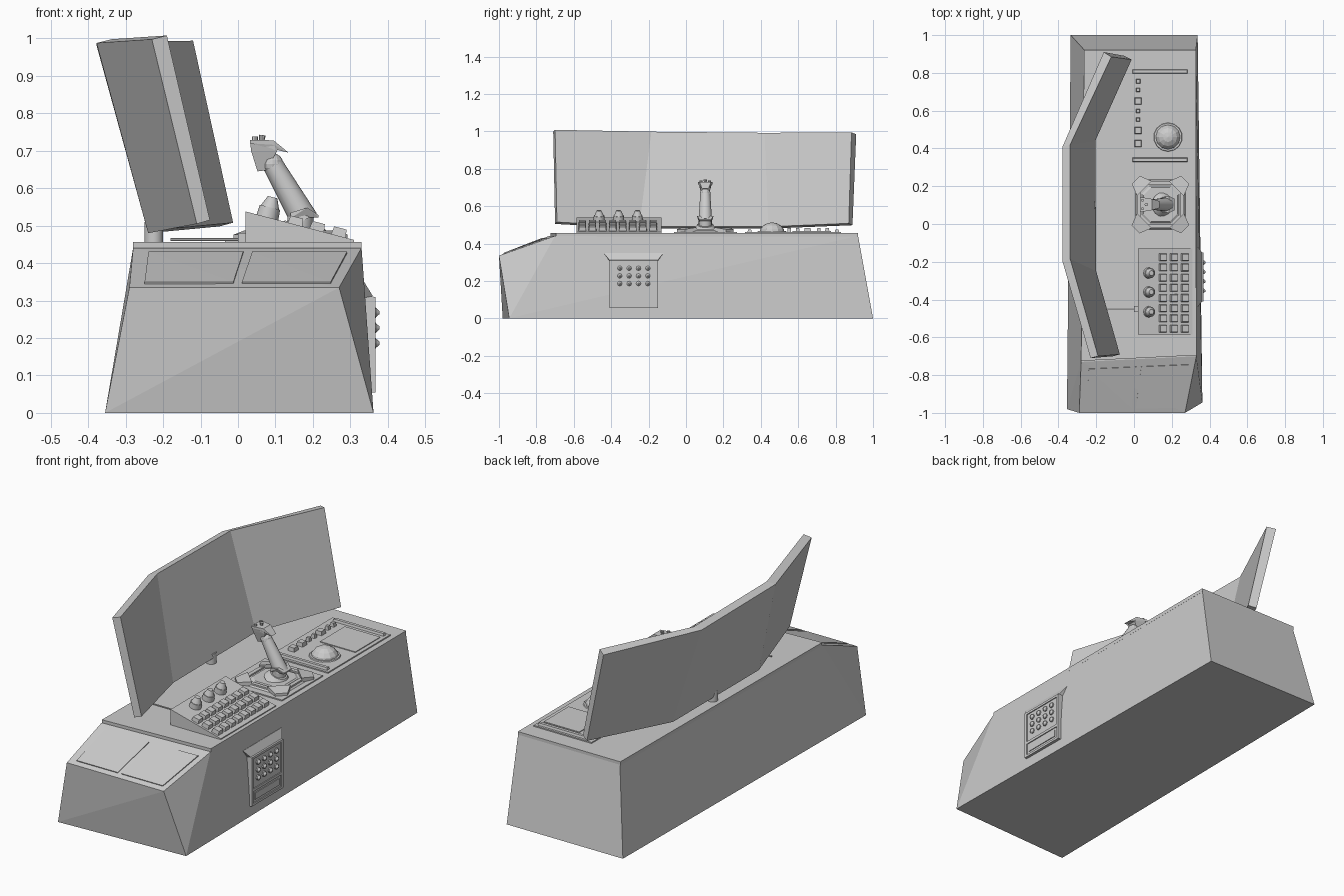
import bpy, bmesh, math
from mathutils import Vector, Matrix

if "Cube" in bpy.data.objects:
    bpy.data.objects.remove(bpy.data.objects["Cube"])

grey = bpy.data.materials.new("console_grey")
grey.diffuse_color = (0.6, 0.6, 0.6, 1)
grey.use_nodes = True
grey.node_tree.nodes["Principled BSDF"].inputs["Base Color"].default_value = grey.diffuse_color


def finish(name, bm, smooth=False):
    bmesh.ops.recalc_face_normals(bm, faces=bm.faces)
    me = bpy.data.meshes.new(name)
    bm.to_mesh(me)
    bm.free()
    me.materials.append(grey)
    ob = bpy.data.objects.new(name, me)
    bpy.context.collection.objects.link(ob)
    if smooth:
        bpy.ops.object.select_all(action='DESELECT')
        bpy.context.view_layer.objects.active = ob
        ob.select_set(True)
        bpy.ops.object.shade_smooth_by_angle(angle=math.radians(40))
    return ob


def hull(name, pts):
    bm = bmesh.new()
    for p in pts:
        bm.verts.new(p)
    res = bmesh.ops.convex_hull(bm, input=bm.verts)
    junk = set(res["geom_interior"]) | set(res["geom_unused"])
    bmesh.ops.delete(bm, geom=[v for v in junk if isinstance(v, bmesh.types.BMVert)], context='VERTS')
    bmesh.ops.dissolve_limit(bm, angle_limit=0.01, verts=bm.verts, edges=bm.edges)
    return finish(name, bm)


def box(name, x0, x1, y0, y1, z0, z1, inset=0.0):
    pts = [(x, y, z0) for x in (x0, x1) for y in (y0, y1)]
    pts += [(x, y, z1) for x in (x0 + inset, x1 - inset) for y in (y0 + inset, y1 - inset)]
    return hull(name, pts)


def rod(name, p, q, r1, r2, segs=12):
    p, q = Vector(p), Vector(q)
    d = q - p
    m = Matrix.Translation((p + q) / 2) @ d.to_track_quat('Z', 'Y').to_matrix().to_4x4()
    bm = bmesh.new()
    bmesh.ops.create_cone(bm, cap_ends=True, segments=segs, radius1=r1, radius2=r2, depth=d.length, matrix=m)
    return finish(name, bm, True)


def ball(name, c, r, flat=1.0, segs=12):
    bm = bmesh.new()
    m = Matrix.Translation(c) @ Matrix.Diagonal((1, 1, flat, 1))
    bmesh.ops.create_uvsphere(bm, u_segments=segs, v_segments=8, radius=r, matrix=m)
    return finish(name, bm)


# Desk body with sloping front and top slab
hull("desk_body", [(-.355, -.98, 0), (.362, -.945, 0), (.337, 1, 0), (-.335, 1, 0),
                   (-.29, -1, .335), (.27, -1, .335),
                   (-.28, -.73, .441), (.33, -.70, .441), (.327, .92, .441), (-.262, .92, .441)])
hull("desk_top", [(x, y, z) for x, y in ((-.28, -.725), (.33, -.695), (.328, .92), (-.264, .92))
                  for z in (.438, .457)])


# Two plates lying on the sloping front
def slope_point(u, v, lift):
    a = Vector((-.29, -1, .335)).lerp(Vector((.27, -1, .335)), u)
    b = Vector((-.28, -.73, .441)).lerp(Vector((.33, -.70, .441)), u)
    return a.lerp(b, v) + Vector((0, -.35, .93)) * lift


for i, (u0, u1) in enumerate(((.07, .49), (.53, .95))):
    hull(f"slope_plate_{i}", [slope_point(u, v, h) for u in (u0, u1) for v in (.09, .86) for h in (-.004, .005)])

# Three-part wrap-around screen: columns of back top, front top, back bottom, front bottom
cols = [[(-.23, -.71, .998), (-.19, -.70, 1.008), (-.11, -.70, .505), (-.075, -.69, .515)],
        [(-.378, -.20, .988), (-.338, -.185, .998), (-.24, -.26, .48), (-.20, -.25, .49)],
        [(-.378, .41, .982), (-.338, .42, .992), (-.24, .45, .48), (-.205, .44, .49)],
        [(-.16, .91, .984), (-.12, .885, .994), (-.05, .89, .498), (-.013, .87, .508)]]
bm = bmesh.new()
vs = [[bm.verts.new(p) for p in c] for c in cols]
for a, b in zip(vs, vs[1:]):
    for i, j in ((0, 1), (1, 3), (3, 2), (2, 0)):
        bm.faces.new((a[i], a[j], b[j], b[i]))
for c in (vs[0], vs[-1]):
    bm.faces.new((c[0], c[1], c[3], c[2]))
finish("screen", bm)
rod("screen_stand", (-.225, .1, .45), (-.225, .1, .51), .025, .025, 16)

# Keyboard box with knobs and sloping keys
prof = [(.02, .45), (.02, .538), (.13, .507), (.31, .462), (.31, .45)]
hull("keyboard_box", [(x, y, z) for x, z in prof for y in (-.585, -.13)])
n = Vector((.25, 0, .968))
for i, y in enumerate((-.26, -.36, -.465)):
    c = Vector((.078, y, .52))
    rod(f"knob_base_{i}", c, c + n * .03, .03, .028)
    rod(f"knob_cap_{i}", c + n * .03, c + n * .058, .025, .013)
t = Vector((.968, 0, -.25))
for i, x in enumerate((.152, .21, .268)):
    for j in range(8):
        c = Vector((x, -.176 - j * .054, .507 - (x - .13) * .25))
        hull(f"key_{i}_{j}", [c + t * (a * s) + Vector((0, b * s, 0)) + n * h
                              for a in (-1, 1) for b in (-1, 1) for s, h in ((.021, -.005), (.017, .022))])
rod("cable", (-.18, -.45, .463), (.02, -.45, .463), .004, .004, 6)
box("cable_plug", 0, .025, -.465, -.435, .455, .48)

# Joystick base: square plate, eight-sided frame, corner clamps
box("stick_plate", -.035, .30, -.065, .272, .45, .463)
jx, jy = .14, .103


def ring(r, cut, z):
    return [(jx + a * sx, jy + b * sy, z) for sx in (-1, 1) for sy in (-1, 1) for a, b in ((r, cut), (cut, r))]


hull("stick_frame", ring(.135, .10, .46) + ring(.125, .09, .470))
hull("stick_inner_plate", ring(.10, .06, .468) + ring(.09, .05, .477))
for i in range(4):
    a = math.pi / 4 + i * math.pi / 2
    m = Matrix.Translation((jx, jy, 0)) @ Matrix.Rotation(a, 4, 'Z')
    hull(f"corner_clamp_{i}", [m @ Vector((x, y, z)) for x, w in ((.12, .055), (.185, .03))
                               for y in (-w, w) for z in (.46, .487 if w > .04 else .476)])
    b = a + math.pi / 4
    m = Matrix.Translation((jx, jy, 0)) @ Matrix.Rotation(b, 4, 'Z')
    hull(f"frame_bar_{i}", [m @ Vector((x, y, z)) for x in (.105, .125) for y in (-.07, .07) for z in (.46, .478)])

# Joystick: boot, leaning handle, palm rest, collar, head
rod("stick_boot", (.155, jy, .472), (.165, jy, .50), .065, .042, 16)
rod("stick_neck", (.165, jy, .495), (.168, jy, .53), .035, .035, 16)
rod("stick_handle", (.178, jy, .515), (.088, jy, .672), .037, .027, 14)
hull("palm_rest", [(x, jy + s * w, z) for x, w, z in ((.14, .035, .535), (.14, .035, .52), (.185, .045, .548),
                                                      (.215, .03, .528), (.215, .03, .522)) for s in (-1, 1)])
ball("stick_collar", (.092, jy, .665), .029)
hull("stick_head", [(x, jy + s * w, z) for x, w, z in ((.032, .036, .727), (.09, .03, .728), (.105, .028, .70),
                                                       (.035, .03, .70), (.075, .015, .648), (.052, .015, .645))
                    for s in (-1, 1)])
hull("head_visor", [(x, jy + s * w, z) for x, w, z in ((.032, .04, .729), (.095, .03, .728), (.095, .03, .716),
                                                       (.135, .018, .695), (.032, .04, .72)) for s in (-1, 1)])
rod("hat_switch", (.063, jy, .725), (.065, jy, .742), .007, .009, 8)
for s in (-1, 1):
    rod("thumb_button", (.045, jy + s * .022, .72), (.045, jy + s * .022, .738), .008, .008, 8)

# Trackball panel with rails, ball, display plate and buttons
box("ball_panel", -.035, .30, .315, .83, .45, .463)
for i, y in enumerate((.34, .807)):
    box(f"panel_rail_{i}", -.01, .285, y - .012, y + .012, .46, .475, .004)
box("ball_display", .075, .28, .57, .775, .46, .467)
rod("ball_socket", (.18, .46, .46), (.18, .46, .468), .078, .074, 14)
ball("trackball", (.18, .46, .455), .068, .85)
for i, (y, s) in enumerate(((.755, .012), (.71, .011), (.65, .019), (.597, .011),
                            (.552, .011), (.495, .019), (.425, .019))):
    box(f"panel_button_{i}", .022 - s, .022 + s, y - s, y + s, .46, .483, .003)

# Keypad on the right side
hull("keypad_housing", [(x, y, z) for y in (-.41, -.15) for x, z in ((.30, .055), (.362, .055), (.362, .31), (.30, .335))])
hull("keypad_fairing", [(.30, -.45, .36), (.30, -.11, .36), (.337, -.44, .35), (.337, -.12, .35),
                        (.36, -.41, .312), (.36, -.15, .312), (.30, -.41, .30), (.30, -.15, .30)])
for nm, y0, y1, z0, z1 in (("left", -.41, -.395, .055, .31), ("right", -.165, -.15, .055, .31),
                           ("top", -.41, -.15, .298, .31), ("middle", -.41, -.15, .128, .142),
                           ("bottom", -.41, -.15, .055, .067)):
    box("keypad_rim_" + nm, .355, .367, y0, y1, z0, z1)
box("keypad_slot_cover", .355, .366, -.38, -.18, .08, .115)
for i in range(4):
    for j in range(3):
        y, z = -.354 + i * .05, .186 + j * .041
        rod(f"keypad_button_{i}_{j}", (.358, y, z), (.368, y, z), .014, .014, 8)
        rod(f"keypad_tip_{i}_{j}", (.368, y, z), (.378, y, z), .013, .004, 8)
